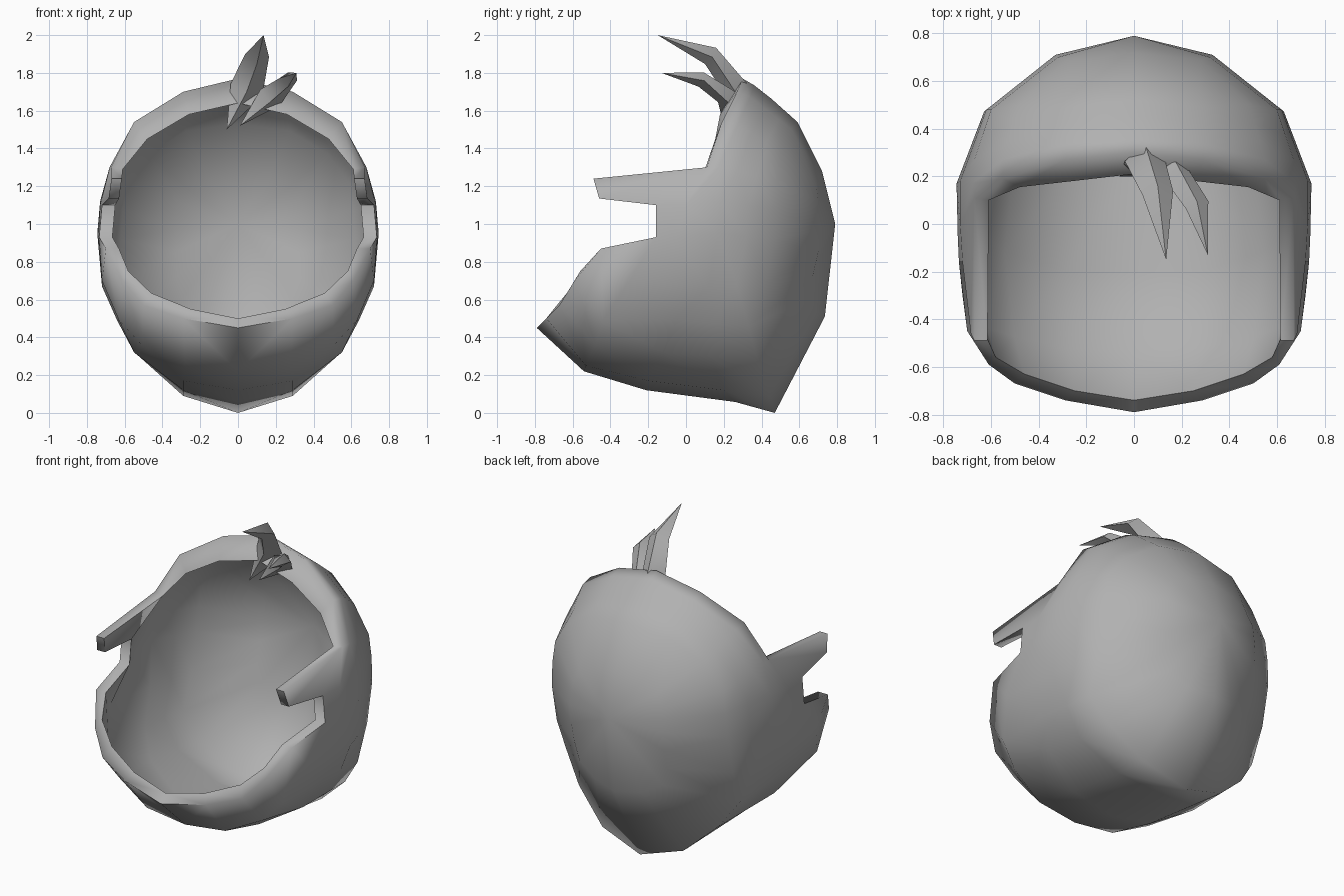
import bpy, bmesh
from mathutils import Vector

if "Cube" in bpy.data.objects:
    bpy.data.objects.remove(bpy.data.objects["Cube"])

# Half loops run from top centre to bottom centre (x >= 0)
rim_in = [(0, .21, 1.64), (.26, .18, 1.58), (.48, .155, 1.45), (.61, .10, 1.29), (.65, -.16, 1.10),
          (.665, -.16, .93), (.63, -.45, .87), (.58, -.56, .75), (.46, -.63, .635), (.25, -.70, .55), (0, -.74, .50)]
rim_out = [(0, .30, 1.77), (.29, .27, 1.70), (.55, .19, 1.54), (.67, .11, 1.30), (.72, -.16, 1.10),
           (.735, -.16, .93), (.70, -.45, .87), (.61, -.59, .70), (.50, -.67, .57), (.29, -.74, .50), (0, -.79, .45)]
jaw = [(0, .36, 1.735), (.29, .34, 1.67), (.55, .27, 1.52), (.68, .17, 1.30), (.73, 0, 1.10),
       (.74, -.05, .93), (.72, -.30, .70), (.63, -.44, .49), (.51, -.48, .36), (.28, -.53, .25), (0, -.54, .22)]
side = [(0, .45, 1.665), (.29, .42, 1.61), (.53, .35, 1.48), (.67, .27, 1.28), (.73, .18, 1.12),
        (.745, .17, .95), (.72, .12, .67), (.64, -.05, .49), (.55, -.12, .32), (.29, -.20, .17), (0, -.21, .12)]
nape = [(0, .59, 1.54), (.28, .56, 1.50), (.48, .50, 1.38), (.60, .48, 1.22), (.62, .48, 1.08),
        (.63, .47, .92), (.63, .42, .68), (.625, .33, .46), (.50, .38, .28), (.29, .44, .09), (0, .47, 0)]
back = [(0, .72, 1.28), (.17, .70, 1.26), (.28, .69, 1.20), (.32, .70, 1.12), (.33, .70, 1.05),
        (.33, .71, .97), (.33, .70, .85), (.33, .67, .72), (.30, .66, .60), (.17, .69, .53), (0, .735, .51)]
pole = (0, .79, 1.0)
strap_out = [(.67, -.49, 1.24), (.685, -.46, 1.135)]
strap_in = [(.615, -.49, 1.24), (.63, -.46, 1.135)]
CENTRE = Vector((0, 0, .95))
# Underside ring between side and nape, slightly fuller at the bottom
under = [(Vector(a) + Vector(b)) / 2 for a, b in zip(side, nape)]
under[9:] = [(.29, .20, .12), (0, .26, .058)]

grey = bpy.data.materials.new("dark_grey")
grey.diffuse_color = (.44, .44, .44, 1)
grey.use_nodes = True
grey.node_tree.nodes["Principled BSDF"].inputs["Base Color"].default_value = grey.diffuse_color


def inset(p):
    return CENTRE + (Vector(p) - CENTRE) * .985


def finish(bm, name, angle):
    bmesh.ops.remove_doubles(bm, verts=bm.verts, dist=.0005)
    bmesh.ops.recalc_face_normals(bm, faces=bm.faces)
    me = bpy.data.meshes.new(name)
    bm.to_mesh(me)
    bm.free()
    me.materials.append(grey)
    ob = bpy.data.objects.new(name, me)
    bpy.context.collection.objects.link(ob)
    bpy.ops.object.select_all(action='DESELECT')
    ob.select_set(True)
    bpy.context.view_layer.objects.active = ob
    bpy.ops.object.shade_smooth_by_angle(angle=angle)


# Hood shell: outer skin, inner skin, rim and side straps, both halves
bm = bmesh.new()
for s in (1, -1):
    def face(*pts):
        bm.faces.new([bm.verts.new((s * p[0], p[1], p[2])) for p in pts])

    body = [jaw, side, under, nape, back]
    outer = [rim_out] + body
    inner = [rim_in] + [[inset(p) for p in r] for r in body]
    for rings, tip in ((outer, pole), (inner, inset(pole))):
        for a, b in zip(rings, rings[1:]):
            for k in range(10):
                face(a[k], a[k + 1], b[k + 1], b[k])
        for k in range(10):
            face(rings[-1][k], rings[-1][k + 1], tip)
    edge_out = rim_out[:4] + strap_out + rim_out[4:]
    edge_in = rim_in[:4] + strap_in + rim_in[4:]
    for k in range(len(edge_out) - 1):
        face(edge_out[k], edge_out[k + 1], edge_in[k + 1], edge_in[k])
    for r, t in ((rim_out, strap_out), (rim_in, strap_in)):
        face(r[3], t[0], t[1], r[4])
finish(bm, "hood_shell", 1.45)


# Feather tufts: four-sided spindles along a bent path
def tuft(name, path, radii):
    bm = bmesh.new()
    path = [Vector(p) for p in path]
    rings = []
    for i, r in enumerate(radii, 1):
        t = (path[i + 1] - path[i - 1]).normalized()
        u = (Vector((1, 0, 0)) - t * t.x).normalized()
        v = t.cross(u)
        rings.append([bm.verts.new(path[i] + d * r) for d in (u, v * .8, -u, -v * .8)])
    root, tip = bm.verts.new(path[0]), bm.verts.new(path[-1])
    for k in range(4):
        n = (k + 1) % 4
        bm.faces.new((root, rings[0][k], rings[0][n]))
        bm.faces.new((rings[0][k], rings[1][k], rings[1][n], rings[0][n]))
        bm.faces.new((rings[1][k], tip, rings[1][n]))
    finish(bm, name, 1.0)


tuft("large_tuft", [(-.06, .20, 1.50), (.045, .27, 1.71), (.10, .13, 1.89), (.135, -.15, 2.0)], (.09, .065))
tuft("small_tuft", [(.01, .20, 1.52), (.17, .22, 1.67), (.265, .08, 1.765), (.31, -.13, 1.80)], (.07, .05))
